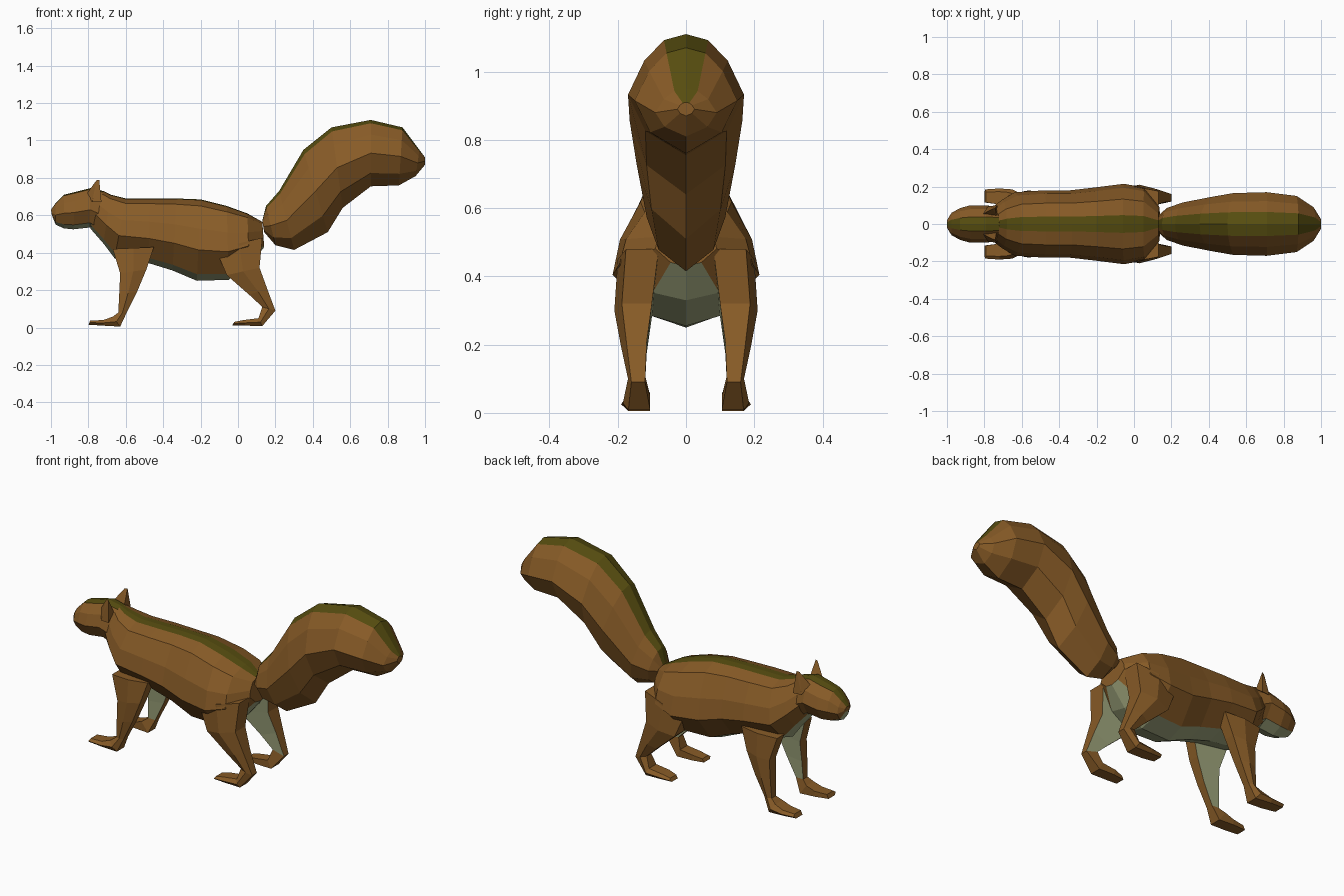
import bpy, bmesh

cube = bpy.data.objects.get("Cube")
if cube:
    bpy.data.objects.remove(cube, do_unlink=True)


def material(name, rgb):
    m = bpy.data.materials.new(name)
    m.use_nodes = True
    m.diffuse_color = (*rgb, 1)
    m.node_tree.nodes["Principled BSDF"].inputs["Base Color"].default_value = (*rgb, 1)
    return m


MATS = [material("brown_fur", (0.245, 0.105, 0.02)),
        material("olive_stripe", (0.095, 0.075, 0.005)),
        material("pale_belly", (0.34, 0.37, 0.20))]
BROWN, OLIVE, PALE = range(3)


def finish(bm, name):
    bmesh.ops.recalc_face_normals(bm, faces=bm.faces[:])
    mesh = bpy.data.meshes.new(name)
    bm.to_mesh(mesh)
    bm.free()
    for m in MATS:
        mesh.materials.append(m)
    ob = bpy.data.objects.new(name, mesh)
    bpy.context.collection.objects.link(ob)


def loft(name, rings, colour):
    """Skin a list of point rings; colour(ring, segment) picks the material."""
    bm = bmesh.new()
    rows = [[bm.verts.new(p) for p in ring] for ring in rings]
    n = len(rows[0])
    for r in range(len(rows) - 1):
        for s in range(n):
            t = (s + 1) % n
            f = bm.faces.new((rows[r][s], rows[r][t], rows[r + 1][t], rows[r + 1][s]))
            f.material_index = colour(r, s)
    bm.faces.new(rows[0])
    bm.faces.new(rows[-1])
    finish(bm, name)


def trunk(name, stations, profile, belly):
    """Symmetric loft: stations are top x, top z, bottom x, bottom z, half width."""
    full = profile + [(-w, t) for w, t in profile[-2:0:-1]]
    n, last = len(full), len(profile) - 2
    rings = [[(xt + (xb - xt) * t, w * hw, zt + (zb - zt) * t) for w, t in full]
             for xt, zt, xb, zb, hw in stations]

    def colour(r, s):
        k = min(s, n - 1 - s)
        return OLIVE if k == 0 else PALE if belly and k == last else BROWN
    loft(name, rings, colour)


# Body, from neck to rump
trunk("body", [
    (-.72, .73, -.79, .53, .085), (-.68, .71, -.72, .45, .13),
    (-.60, .69, -.66, .37, .17), (-.47, .69, -.48, .345, .18),
    (-.33, .69, -.35, .305, .18), (-.20, .685, -.22, .25, .195),
    (-.06, .65, -.05, .255, .215), (.05, .61, .06, .33, .195),
    (.13, .565, .14, .43, .09)],
    [(0, 0), (.22, .01), (.62, .08), (.9, .36), (1, .62), (.5, .92), (0, 1)], True)

# Head, from nose to neck
trunk("head", [
    (-1, .63, -.995, .60, .025), (-.975, .665, -.975, .55, .06),
    (-.93, .71, -.93, .53, .085), (-.87, .725, -.88, .525, .10),
    (-.79, .745, -.79, .535, .10), (-.72, .73, -.74, .50, .09)],
    [(0, 0), (.38, .03), (.8, .25), (1, .55), (.6, .88), (0, 1)], True)

# Bushy tail
trunk("tail", [
    (.13, .57, .14, .51, .05), (.15, .65, .20, .44, .085),
    (.22, .73, .30, .415, .115), (.35, .95, .48, .51, .145),
    (.50, 1.07, .56, .64, .165), (.71, 1.11, .71, .755, .17),
    (.88, 1.07, .86, .76, .15), (.97, .95, .95, .81, .09),
    (1, .91, 1, .87, .025)],
    [(0, 0), (.38, .05), (.72, .22), (1, .5), (.7, .8), (0, 1)], False)


def leg(name, stations, side):
    """Stations: front x, front z, back x, back z, inner y, outer y."""
    rings = []
    for xf, zf, xb, zb, yi, yo in stations:
        edge = yi + (yo - yi) * .8
        pts = [(xf, yi, zf), (xf, edge, zf), ((xf + xb) / 2, yo, (zf + zb) / 2),
               (xb, edge, zb), (xb, yi, zb)]
        rings.append([(x, side * y, z) for x, y, z in pts])
    loft(name, rings, lambda r, s: PALE if s == 4 and r < 3 else BROWN)


FRONT = [(-.67, .42, -.45, .43, .09, .17), (-.63, .29, -.49, .31, .105, .18),
         (-.635, .18, -.54, .19, .115, .175), (-.64, .08, -.595, .08, .12, .168),
         (-.67, .058, -.63, .005, .105, .185), (-.72, .04, -.72, .01, .105, .19),
         (-.79, .037, -.80, .015, .115, .185)]
HIND = [(-.12, .42, .13, .48, .08, .20), (-.06, .28, .115, .32, .10, .21),
        (.06, .175, .155, .21, .115, .19), (.13, .11, .20, .09, .12, .17),
        (.11, .05, .13, .008, .105, .185), (.03, .04, .04, .01, .105, .185),
        (-.02, .03, -.03, .012, .115, .18)]
for label, side in (("left", -1), ("right", 1)):
    leg("front_leg_" + label, FRONT, side)
    leg("hind_leg_" + label, HIND, side)
    # Pointed ear
    bm = bmesh.new()
    for x, y, z in [(-.805, .055, .72), (-.735, .045, .71), (-.73, .10, .67),
                    (-.78, .095, .67), (-.757, .08, .787), (-.742, .085, .79)]:
        bm.verts.new((x, side * y, z))
    bmesh.ops.convex_hull(bm, input=bm.verts[:])
    finish(bm, "ear_" + label)
